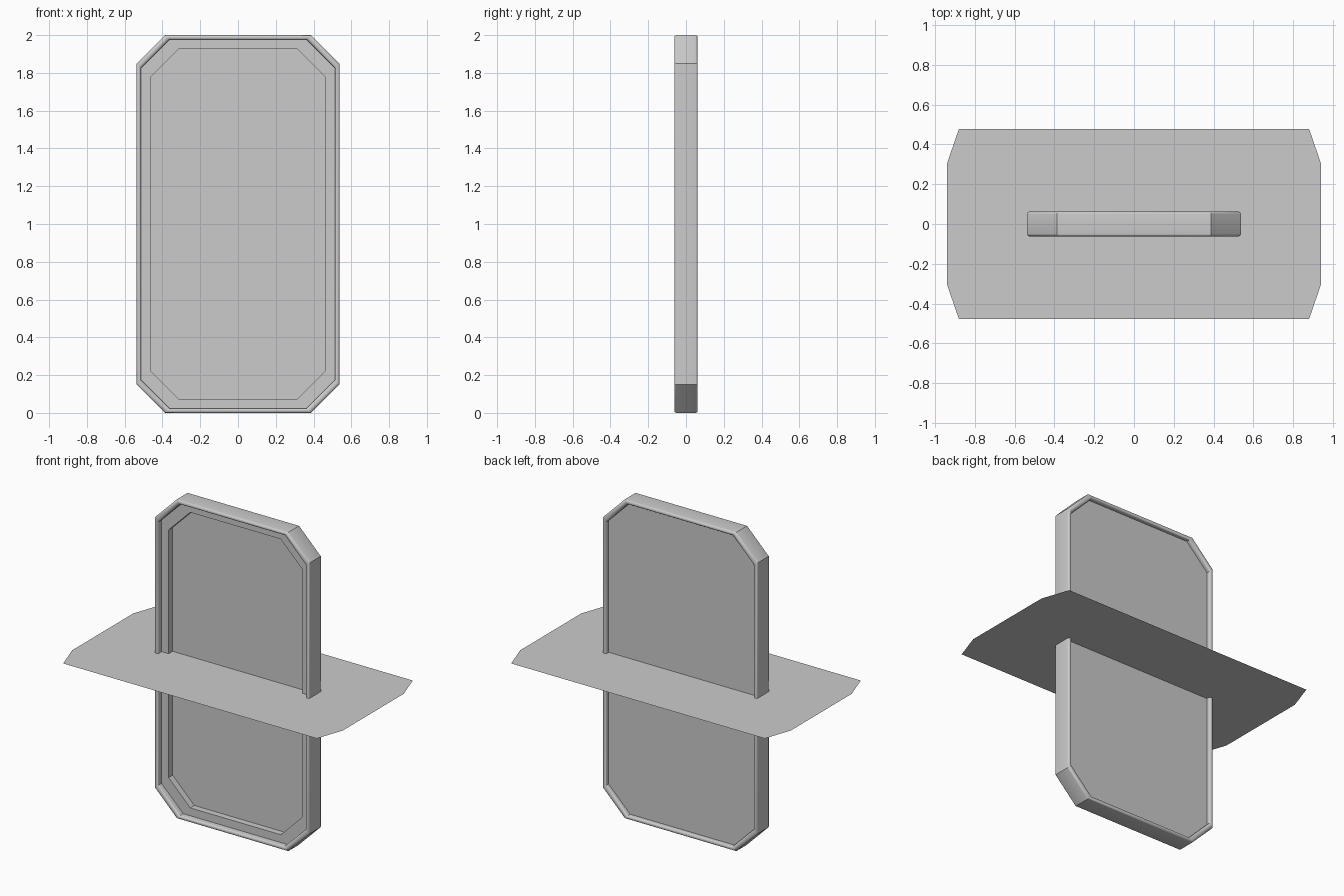
import bpy, bmesh, math

if "Cube" in bpy.data.objects:
    bpy.data.objects.remove(bpy.data.objects["Cube"])

HALF_W, HALF_H, CUT = 0.537, 1.0, 0.15
DEPTH = 0.062        # half depth of the frame
LIP = 0.012          # radius of the rounded lips


def octagon(w, h, cut_w, cut_h):
    """Rectangle outline with clipped corners, centred on the origin."""
    return [(w, h - cut_h), (w - cut_w, h), (cut_w - w, h), (-w, h - cut_h),
            (-w, cut_h - h), (cut_w - w, -h), (w - cut_w, -h), (w, cut_h - h)]


def make_object(name, bm):
    mesh = bpy.data.meshes.new(name)
    bm.to_mesh(mesh)
    bm.free()
    obj = bpy.data.objects.new(name, mesh)
    bpy.context.collection.objects.link(obj)
    return obj


def sweep(name, profile, capped):
    """Skin octagon rings given as (inset, y) pairs from front to back."""
    bm = bmesh.new()
    rings = []
    for inset, y in profile:
        outline = octagon(HALF_W - inset, HALF_H - inset, CUT, CUT)
        rings.append([bm.verts.new((x, y, z + HALF_H)) for x, z in outline])
    for a, b in zip(rings, rings[1:]):
        for i in range(8):
            j = (i + 1) % 8
            bm.faces.new((a[i], a[j], b[j], b[i]))
    if capped:
        bm.faces.new(rings[0])
        bm.faces.new(rings[-1])
    bmesh.ops.recalc_face_normals(bm, faces=bm.faces[:])
    return make_object(name, bm)


# Frame: stepped inner ledge, half-round front lip, flat side, half-round back lip
arc = [math.pi * i / 8 for i in range(9)]
front_lip = [(LIP + LIP * math.cos(t), -DEPTH + LIP - LIP * math.sin(t)) for t in arc]
back_lip = [(d, -y) for d, y in reversed(front_lip)]
profile = ([(0.073, 0.015), (0.073, -0.025), (2 * LIP, -0.025)]
           + front_lip + back_lip + [(2 * LIP, 0.035)])
frame = sweep("frame", profile, False)
# open skin: make sure the outer side faces outward
side = max(frame.data.polygons, key=lambda p: abs(p.center.x))
if side.normal.x * side.center.x < 0:
    frame.data.flip_normals()

# Panel set into the frame
sweep("panel", [(0.073, 0.015), (2 * LIP, 0.035)], True)

# Thin horizontal sheet crossing the frame at mid height
bm = bmesh.new()
bm.faces.new([bm.verts.new((x, y, HALF_H))
              for x, y in octagon(0.94, 0.476, 0.06, 0.174)])
make_object("horizontal_sheet", bm)

# Smooth only the rounded lips
bpy.ops.object.select_all(action='DESELECT')
frame.select_set(True)
bpy.context.view_layer.objects.active = frame
bpy.ops.object.shade_smooth_by_angle(angle=math.radians(30))
